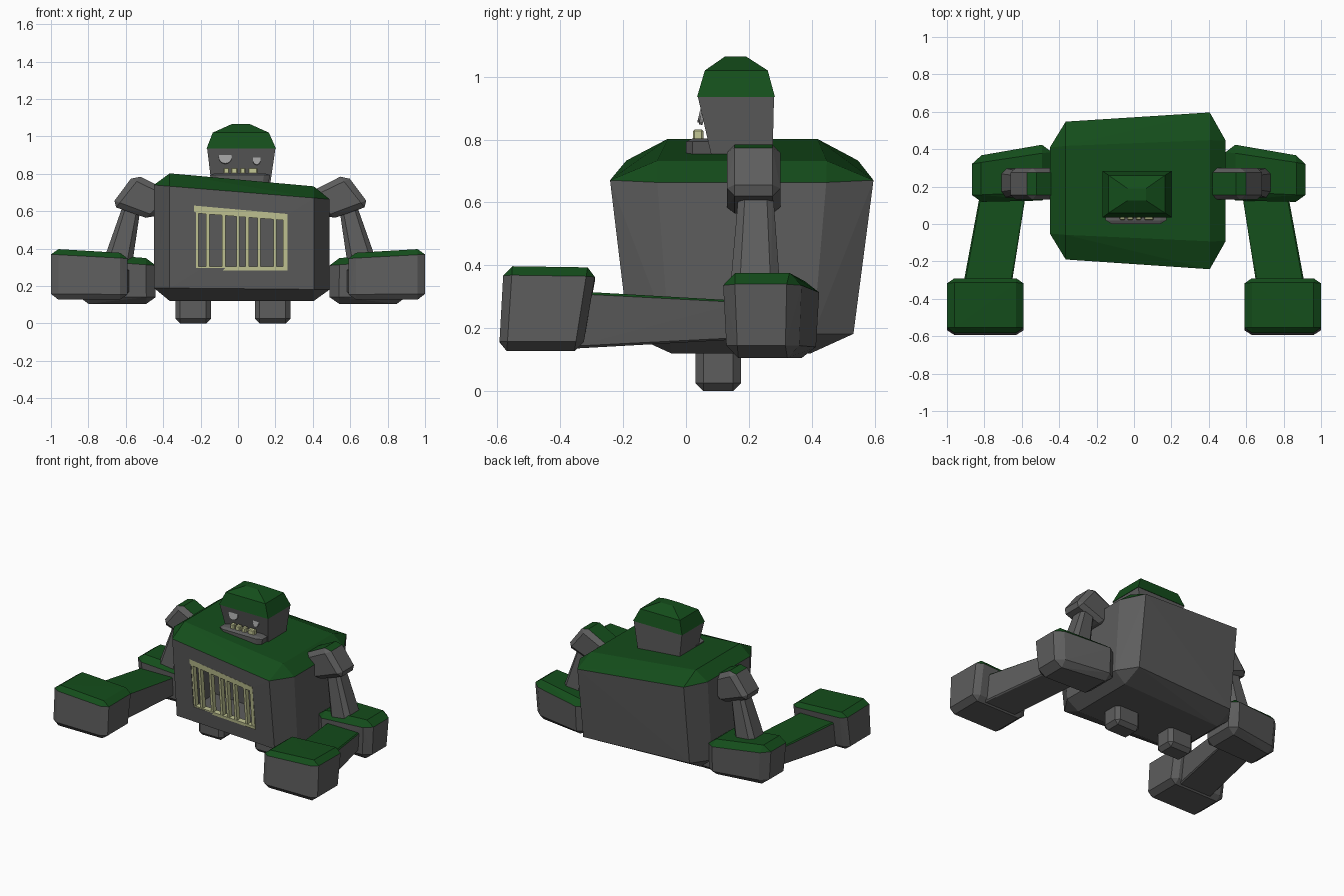
import bpy, bmesh
from mathutils import Vector
from itertools import product

if "Cube" in bpy.data.objects:
    bpy.data.objects.remove(bpy.data.objects["Cube"])


def mat(name, rgb):
    m = bpy.data.materials.new(name)
    m.diffuse_color = (*rgb, 1)
    m.use_nodes = True
    m.node_tree.nodes["Principled BSDF"].inputs["Base Color"].default_value = m.diffuse_color
    return m


STONE = mat("stone", (0.11, 0.11, 0.11))
MOSS = mat("moss", (0.007, 0.075, 0.011))
BONE = mat("bone", (0.55, 0.57, 0.30))
PALE = mat("pale", (0.35, 0.35, 0.35))


def hull(name, pts, mats=(STONE,), moss=2.0):
    """Flat-faced convex solid; faces tilted up more than `moss` get the second material."""
    bm = bmesh.new()
    for p in pts:
        bm.verts.new(p)
    res = bmesh.ops.convex_hull(bm, input=bm.verts)
    inner = [g for g in res["geom_interior"] if isinstance(g, bmesh.types.BMVert)]
    bmesh.ops.delete(bm, geom=inner, context='VERTS')
    bmesh.ops.dissolve_limit(bm, angle_limit=0.01, verts=bm.verts, edges=bm.edges)
    bmesh.ops.recalc_face_normals(bm, faces=bm.faces)
    for f in bm.faces:
        f.material_index = 1 if f.normal.z > moss else 0
    me = bpy.data.meshes.new(name)
    bm.to_mesh(me)
    bm.free()
    for m in mats:
        me.materials.append(m)
    ob = bpy.data.objects.new(name, me)
    bpy.context.collection.objects.link(ob)
    return ob


def block(name, c, ch, side=1, dx=0.0, moss=2.0):
    """Chamfered box from 8 corners: bottom ring then top ring, each from front left anticlockwise."""
    c = [Vector((side * (p[0] + dx), p[1], p[2])) for p in c]
    size = ((c[1] - c[0]).length, (c[3] - c[0]).length, (c[4] - c[0]).length)
    inset = [h / s for h, s in zip(ch, size)]
    pts = []
    for corner in product((0, 1), repeat=3):
        for axis in range(3):
            u, v, w = [k if i == axis else abs(k - inset[i]) for i, k in enumerate(corner)]
            ring = [c[i].lerp(c[i + 4], w) for i in range(4)]
            pts.append(ring[0].lerp(ring[1], u).lerp(ring[3].lerp(ring[2], u), v))
    return hull(name, pts, (STONE, MOSS), moss)


def ring(x0, x1, y0, y1, z):
    return [(x0, y0, z), (x1, y0, z), (x1, y1, z), (x0, y1, z)]


# Body: skewed block, higher on its left
body = block("body", [(-.45, -.13, .12), (.49, -.18, .12), (.49, .53, .12), (-.45, .47, .12),
                      (-.45, -.19, .81), (.49, -.255, .725), (.49, .61, .725), (-.45, .55, .81)],
             (.085, .11, .07), moss=.3)


def front_y(x, z):
    return -.203 - .079 * x + .1 * (.67 - z)


def panel(name, xz, near, far, mats):
    return hull(name, [(x, front_y(x, z) + d, z) for x, z in xz for d in (near, far)], mats)


# Window recess in the chest
cutter = panel("window_cutter", [(-.225, .295), (.255, .295), (.255, .575), (-.225, .62)],
               -.1, .22, (STONE,))
cutter.hide_render = True
cutter.display_type = 'WIRE'
cut = body.modifiers.new("window", 'BOOLEAN')
cut.object = cutter
cut.operation = 'DIFFERENCE'
cut.solver = 'EXACT'


# Window frame and bars
def top_z(x):
    return .63 - .09 * (x + .235)


def upright(name, x, w):
    a, b = x - w / 2, x + w / 2
    panel(name, [(a, .285), (b, .285), (b, top_z(b)), (a, top_z(a))], -.008, .025, (BONE,))


for x in (-.2225, .2525):
    upright("window_side", x, .025)
for x in (-.162, -.077, .0, .05, .112, .198):
    upright("window_bar", x, .018)
L, R = -.235, .265
panel("window_sill", [(L, .283), (R, .283), (R, .303), (L, .303)], -.01, .03, (BONE,))
panel("window_lintel", [(L, .59), (R, .55), (R, top_z(R)), (L, top_z(L))], -.01, .03, (BONE,))

# Head, mossy cap and jaw
hull("head", ring(-.14, .17, .085, .275, .73) + ring(-.165, .2, .038, .28, .935))
hull("head_cap", ring(-.168, .203, .035, .283, .935) + ring(-.135, .165, .06, .26, 1.02)
     + ring(-.035, .065, .125, .19, 1.065), (MOSS,))
block("jaw", ring(-.13, .16, .0, .12, .74) + ring(-.155, .175, .0, .12, .803), (.03, .02, .01))

# Teeth
for x, w in ((-.062, .03), (-.02, .035), (.025, .03), (.08, .05)):
    block("tooth", ring(x - w / 2, x + w / 2, .022, .055, .795)
          + ring(x - w / 2, x + w / 2, .022, .055, .832), (.005, .005, .005)).data.materials[0] = BONE

# Eyes: flat discs on the sloping face
for x, z, rx, rz in ((-.068, .888, .035, .035), (.1, .875, .021, .028)):
    bpy.ops.mesh.primitive_cylinder_add(vertices=16, radius=1, depth=1,
                                        location=(x, .04 + .23 * (.93 - z), z),
                                        rotation=(1.34, 0, 0))
    eye = bpy.context.object
    eye.name = "eye"
    eye.scale = (rx, rz, .012)
    eye.data.materials.append(PALE)

# Feet
for x in (-.24, .185):
    block("foot", ring(x - .095, x + .095, .03, .175, 0) + ring(x - .095, x + .095, .03, .175, .15),
          (.025, .025, .025))

# Arms, mirrored with slight offsets
for side in (1, -1):
    d = 0 if side == 1 else 1
    block("shoulder", [(.49, .13, .555), (.705, .13, .63), (.705, .30, .63), (.49, .30, .555),
                       (.34, .13, .68), (.578, .13, .80), (.578, .30, .80), (.34, .30, .68)],
          (.03, .025, .03), side, -.025 * d, .85)
    block("upper_arm", [(.585, .14, .32), (.745, .14, .32), (.745, .30, .32), (.585, .30, .32),
                        (.535, .17, .66), (.625, .17, .66), (.625, .275, .66), (.535, .275, .66)],
          (.03, .03, .01), side, -.02 * d)
    block("elbow", [(.49, .135, .105), (.90, .13, .105), (.90, .35, .105), (.49, .42, .105),
                    (.49, .125, .345), (.92, .115, .38), (.92, .36, .38), (.49, .435, .345)],
          (.05, .045, .035), side, -.05 * d, .3)
    block("forearm", [(.66, -.36, .135), (.91, -.36, .135), (.81, .18, .165), (.575, .18, .165),
                      (.66, -.36, .318), (.92, -.36, .318), (.82, .18, .287), (.575, .18, .287)],
          (.008, .008, .008), side, 0, .3)
    block("fist", [(.59, -.595, .127), (1.0, -.595, .127), (1.0, -.33, .127), (.59, -.33, .127),
                   (.59, -.58, .375), (1.0, -.58, .40), (1.0, -.285, .395), (.59, -.285, .375)],
          (.04, .025, .028), side, 0, .3)
